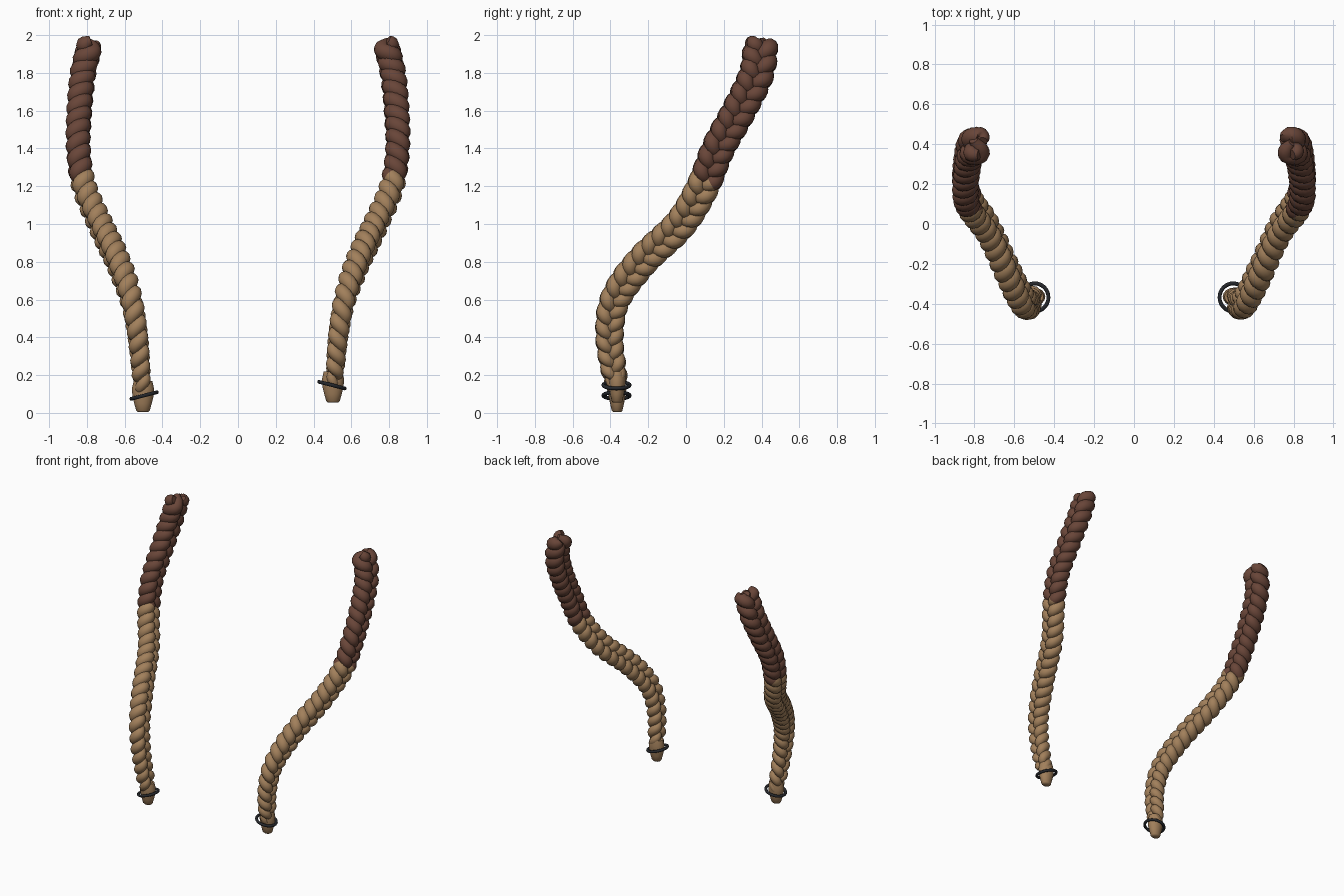
import bpy, bmesh, math
from mathutils import Vector, Matrix

if "Cube" in bpy.data.objects:
    bpy.data.objects.remove(bpy.data.objects["Cube"])


def material(name, rgb):
    m = bpy.data.materials.new(name)
    m.diffuse_color = (*rgb, 1)
    m.use_nodes = True
    m.node_tree.nodes["Principled BSDF"].inputs["Base Color"].default_value = m.diffuse_color
    return m


TAN = material("tan hair", (0.36, 0.215, 0.105))
BROWN = material("brown hair", (0.140, 0.060, 0.040))
BLACK = material("black band", (0.018, 0.020, 0.024))

# Centre line of one braid, bottom to top (mirrored for the other side)
PATH = [Vector(p) for p in [
    (.50, -.365, .10), (.512, -.378, .20), (.53, -.405, .40), (.565, -.375, .60),
    (.635, -.235, .80), (.73, -.03, 1.0), (.815, .09, 1.2), (.845, .17, 1.4),
    (.84, .28, 1.6), (.82, .375, 1.8), (.78, .395, 1.965)]]
PERIOD = 0.225      # length of one full weave
COLOUR_Z = 1.23     # height where the hair colour changes


def smooth_path(points, step=12):
    """Catmull-Rom curve through the points."""
    p = [points[0] * 2 - points[1]] + points + [points[-1] * 2 - points[-2]]
    out = []
    for i in range(1, len(p) - 2):
        a, b, c, d = p[i - 1:i + 3]
        for k in range(step):
            t = k / step
            out.append(0.5 * (2 * b + (c - a) * t + (2 * a - 5 * b + 4 * c - d) * t ** 2
                              + (3 * b - a - 3 * c + d) * t ** 3))
    return out + [points[-1]]


def resample(pts, n):
    """Even spacing along the line; also returns its length."""
    acc = [0]
    for a, b in zip(pts, pts[1:]):
        acc.append(acc[-1] + (b - a).length)
    out, j = [], 0
    for i in range(n + 1):
        d = acc[-1] * i / n
        while j < len(pts) - 2 and acc[j + 1] < d:
            j += 1
        out.append(pts[j].lerp(pts[j + 1], (d - acc[j]) / (acc[j + 1] - acc[j])))
    return out, acc[-1]


def tangents(pts):
    last = len(pts) - 1
    return [(pts[min(i + 1, last)] - pts[max(i - 1, 0)]).normalized() for i in range(last + 1)]


def finish(bm, name, mats):
    bmesh.ops.recalc_face_normals(bm, faces=bm.faces[:])
    me = bpy.data.meshes.new(name)
    bm.to_mesh(me)
    bm.free()
    for m in mats:
        me.materials.append(m)
    ob = bpy.data.objects.new(name, me)
    bpy.context.collection.objects.link(ob)
    bpy.ops.object.select_all(action='DESELECT')
    ob.select_set(True)
    bpy.context.view_layer.objects.active = ob
    bpy.ops.object.shade_smooth_by_angle(angle=math.radians(50))
    return ob


def sweep(bm, pts, radii, mats, sides=12):
    """Round tube with its own radius and material at every point."""
    rings = []
    for p, t, r in zip(pts, tangents(pts), radii):
        u = t.cross(Vector((1, 0, 0))).normalized()
        v = t.cross(u)
        rings.append([bm.verts.new(p + r * (math.cos(a) * u + math.sin(a) * v))
                      for a in (2 * math.pi * k / sides for k in range(sides))])
    for i in range(len(rings) - 1):
        for k in range(sides):
            q = (k + 1) % sides
            f = bm.faces.new((rings[i][k], rings[i][q], rings[i + 1][q], rings[i + 1][k]))
            f.material_index = mats[i]
    for ring, m in ((rings[0], mats[0]), (rings[-1], mats[-1])):
        bm.faces.new(ring).material_index = m


def braid(side, label, lift):
    pts = [Vector((p.x * side, p.y, p.z)) for p in PATH]
    pts[0].z += lift
    n = 270
    line, length = resample(smooth_path(pts), n)
    tans = tangents(line)
    bm = bmesh.new()
    # Three interwoven strands
    for s in range(3):
        centre, radii, mats = [], [], []
        for i, (p, t) in enumerate(zip(line, tans)):
            f = i / n
            wide = t.cross(Vector((side, 0, 0))).normalized()
            out = wide.cross(t).normalized()
            a = 2 * math.pi * (f * length / PERIOD + s / 3)
            size = 0.80 + 0.25 * min(1, f / 0.3) + 0.12 * max(0, (f - 0.5) * 2)
            size *= min(1, 0.72 + f * 6)
            centre.append(p + size * (0.042 * math.sin(a) * wide
                                      + 0.024 * math.sin(2 * a) * out))
            end = min(1, 0.55 + (n - i) * 0.15)
            radii.append(size * end * (0.037 - 0.004 * math.cos(2 * a)))
            mats.append(1 if p.z > COLOUR_Z else 0)
        sweep(bm, centre, radii, mats)
    finish(bm, label + "_braid", [TAN, BROWN])

    # Loose hair end below the band
    bm = bmesh.new()
    x, y = 0.503 * side, -0.365
    profile = [(.004, .024), (.012, .033), (.05, .043), (.09, .052), (.13, .054), (.17, .045)]
    sweep(bm, [Vector((x, y, z + lift)) for z, r in profile],
          [r for z, r in profile], [0] * len(profile), 16)
    bmesh.ops.scale(bm, vec=(1.08, 0.86, 1), verts=bm.verts[:],
                    space=Matrix.Translation((-x, -y, 0)))
    finish(bm, label + "_hair_end", [TAN])

    # Tilted elastic band
    bpy.ops.mesh.primitive_torus_add(
        major_radius=0.070, minor_radius=0.010, major_segments=32, minor_segments=10,
        location=(0.497 * side, -0.368, 0.092 + lift * 1.1), rotation=(0, side * 0.25, 0))
    band = bpy.context.object
    band.name = label + "_hair_band"
    band.data.materials.append(BLACK)
    bpy.ops.object.shade_smooth_by_angle(angle=math.radians(50))


braid(-1, "left", 0.0)
braid(1, "right", 0.05)
